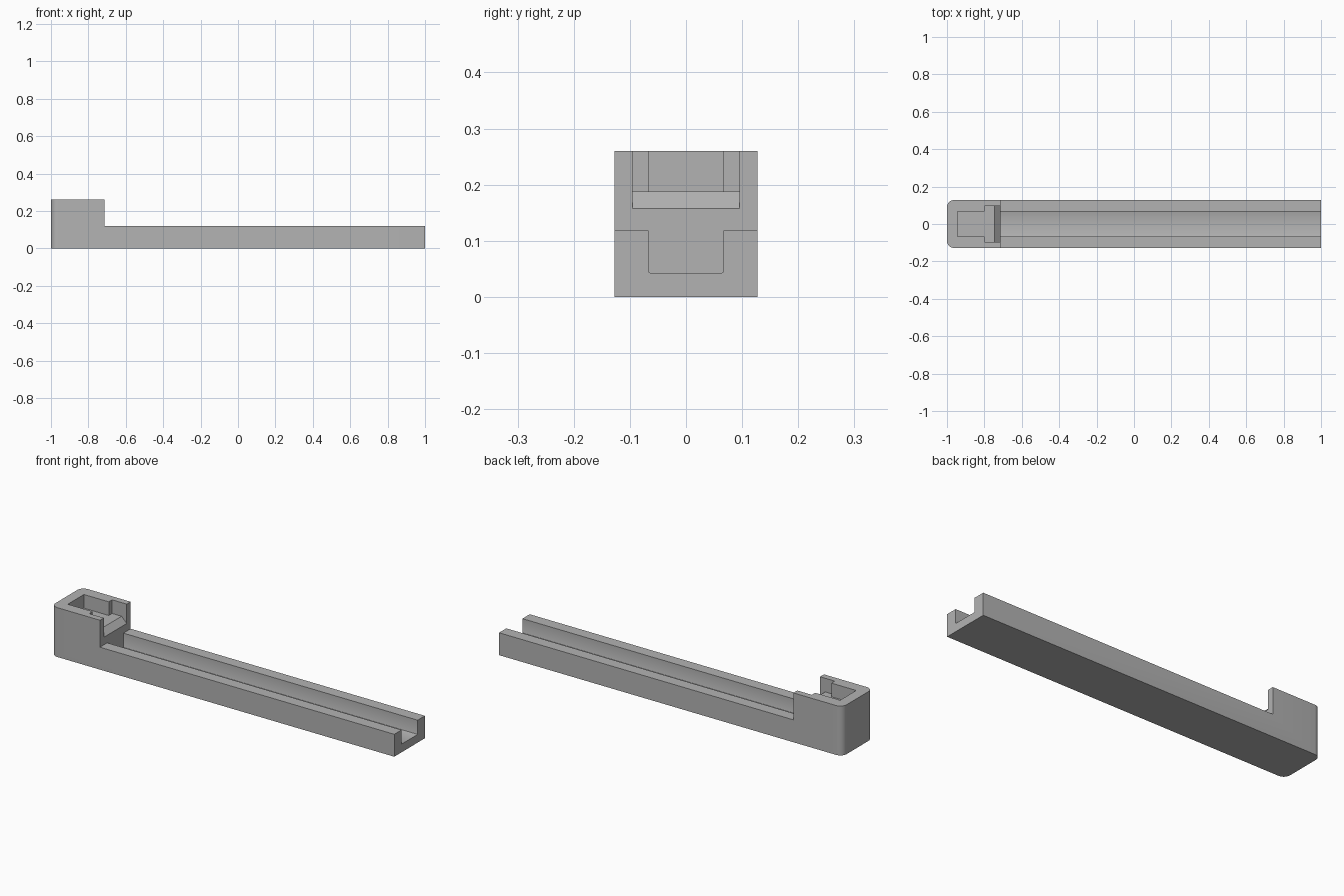
import bpy
import bmesh

cube = bpy.data.objects.get("Cube")
if cube:
    bpy.data.objects.remove(cube, do_unlink=True)

grey = bpy.data.materials.new("plain grey")
grey.use_nodes = True
COLOUR = (0.45, 0.45, 0.45, 1)
grey.diffuse_color = COLOUR
grey.node_tree.nodes["Principled BSDF"].inputs["Base Color"].default_value = COLOUR


def extrude_profile(name, points, half_width, bevel_test=None, radius=0.0, segments=1):
    """Extrude an x-z outline across y and round the edges chosen by bevel_test."""
    bm = bmesh.new()
    face = bm.faces.new([bm.verts.new((x, -half_width, z)) for x, z in points])
    moved = bmesh.ops.extrude_face_region(bm, geom=[face])["geom"]
    for v in moved:
        if isinstance(v, bmesh.types.BMVert):
            v.co.y = half_width
    bmesh.ops.recalc_face_normals(bm, faces=bm.faces[:])
    if bevel_test:
        edges = [e for e in bm.edges if bevel_test(*[v.co for v in e.verts])]
        bmesh.ops.bevel(bm, geom=edges, offset=radius, segments=segments,
                        profile=0.5, affect='EDGES')
    mesh = bpy.data.meshes.new(name)
    bm.to_mesh(mesh)
    bm.free()
    mesh.materials.append(grey)
    obj = bpy.data.objects.new(name, mesh)
    bpy.context.collection.objects.link(obj)
    return obj


def box_outline(x0, x1, z0, z1):
    return [(x0, z0), (x1, z0), (x1, z1), (x0, z1)]


def lower_side(z):
    """Choose the long bottom edges lying at height z."""
    return lambda a, b: (abs(a.z - z) < 1e-4 and abs(b.z - z) < 1e-4
                         and abs(a.y - b.y) < 1e-4)


STEP = -0.715
RAIL_TOP, BLOCK_TOP, LEDGE = 0.118, 0.26, 0.188

# Long rail with a raised end block, rounded at its far upright corners
body = extrude_profile(
    "channel_rail",
    [(-1, 0), (1, 0), (1, RAIL_TOP), (STEP, RAIL_TOP), (STEP, BLOCK_TOP), (-1, BLOCK_TOP)],
    0.1275,
    lambda a, b: a.x < -0.99 and b.x < -0.99 and abs(a.y - b.y) < 1e-4,
    0.036, 8)

cutters = [
    # Groove along the rail
    extrude_profile("groove_cutter", box_outline(STEP, 1.1, 0.043, 0.2), 0.067,
                    lower_side(0.043), 0.003, 2),
    # Wide slot with a ramp down to the block's open face
    extrude_profile("slot_cutter",
                    [(-0.8, LEDGE), (-0.745, LEDGE), (STEP, 0.158), (-0.65, 0.158),
                     (-0.65, 0.35), (-0.8, 0.35)], 0.095),
    # Narrow pocket behind the slot
    extrude_profile("pocket_cutter", box_outline(-0.945, -0.77, LEDGE, 0.32), 0.067),
]

for cutter in cutters:
    cutter.hide_render = True
    mod = body.modifiers.new(cutter.name, 'BOOLEAN')
    mod.operation = 'DIFFERENCE'
    mod.solver = 'EXACT'
    mod.object = cutter

# Apply the cuts and drop the cutters
depsgraph = bpy.context.evaluated_depsgraph_get()
cut_mesh = bpy.data.meshes.new_from_object(body.evaluated_get(depsgraph))
body.modifiers.clear()
body.data = cut_mesh
for cutter in cutters:
    bpy.data.objects.remove(cutter, do_unlink=True)

# Smooth the rounded corners and keep the rest crisp
bpy.ops.object.select_all(action='DESELECT')
body.select_set(True)
bpy.context.view_layer.objects.active = body
bpy.ops.object.shade_smooth_by_angle(angle=0.5)
